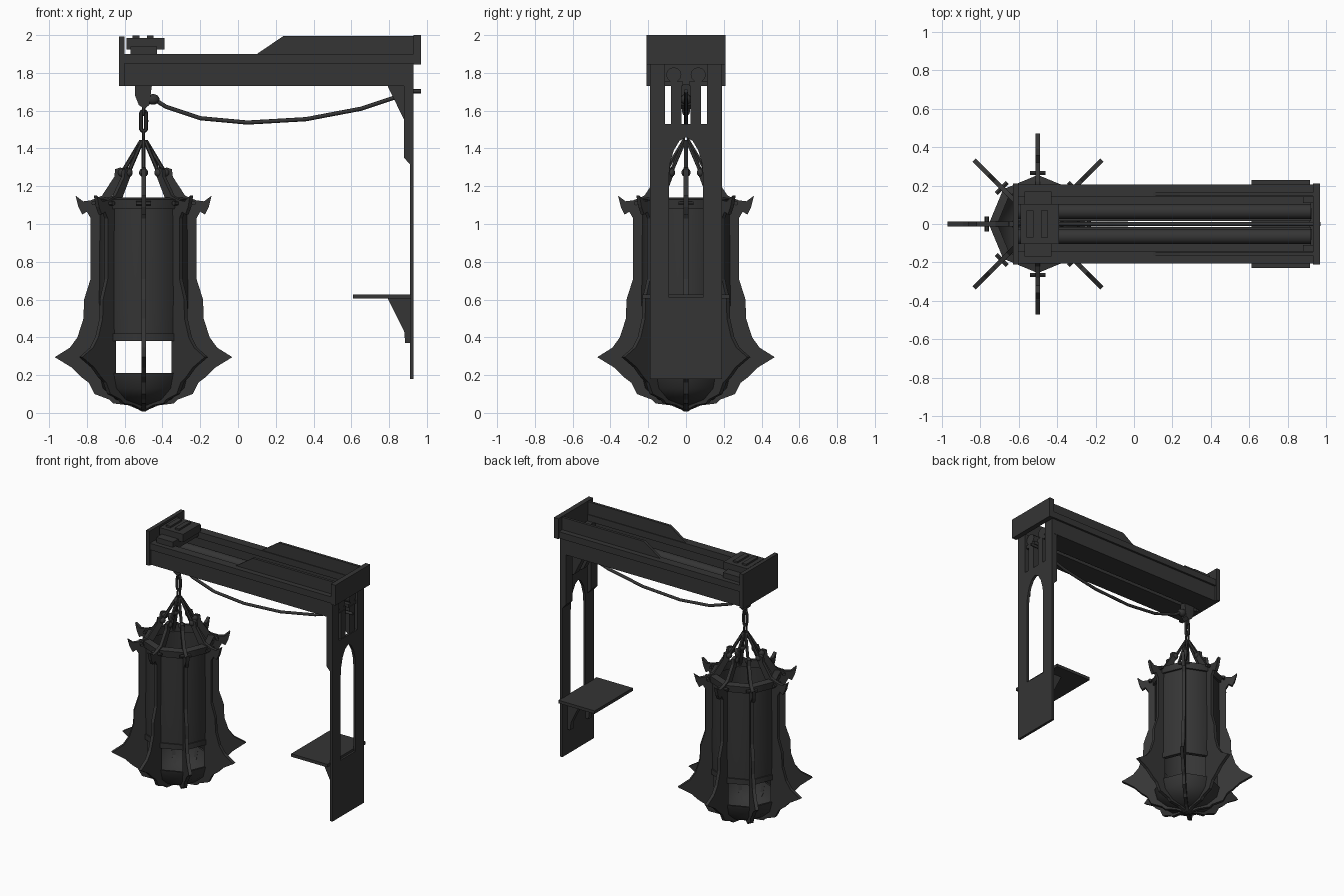
import bpy, bmesh
from math import sin, cos, pi, radians
from mathutils import Vector, Matrix

if "Cube" in bpy.data.objects:
    bpy.data.objects.remove(bpy.data.objects["Cube"])

iron = bpy.data.materials.new("dark_iron")
iron.diffuse_color = (0.035, 0.035, 0.035, 1)
iron.use_nodes = True
iron.node_tree.nodes["Principled BSDF"].inputs["Base Color"].default_value = iron.diffuse_color
CX = -0.5  # lantern axis


def finish(name, bm, smooth=False):
    bmesh.ops.recalc_face_normals(bm, faces=bm.faces)
    me = bpy.data.meshes.new(name)
    bm.to_mesh(me)
    bm.free()
    ob = bpy.data.objects.new(name, me)
    bpy.context.collection.objects.link(ob)
    me.materials.append(iron)
    if smooth:
        bpy.ops.object.select_all(action='DESELECT')
        bpy.context.view_layer.objects.active = ob
        ob.select_set(True)
        bpy.ops.object.shade_smooth_by_angle(angle=radians(50))
    return ob


def prism(name, pts, lo, hi, axis='y', matrix=None):
    """Extrude a side profile (a, z) along y or x."""
    bm = bmesh.new()
    put = (lambda a, b, t: (a, t, b)) if axis == 'y' else (lambda a, b, t: (t, a, b))
    f = bm.faces.new([bm.verts.new(put(a, b, lo)) for a, b in pts])
    r = bmesh.ops.extrude_face_region(bm, geom=[f])
    d = Vector(put(0, 0, hi - lo))
    bmesh.ops.translate(bm, vec=d, verts=[v for v in r['geom'] if isinstance(v, bmesh.types.BMVert)])
    bmesh.ops.triangulate(bm, faces=[f for f in bm.faces if len(f.verts) > 4])
    if matrix:
        bm.transform(matrix)
    return finish(name, bm)


def box(name, x0, x1, y0, y1, z0, z1):
    return prism(name, [(x0, z0), (x1, z0), (x1, z1), (x0, z1)], y0, y1)


def tube(name, pts, r, cyclic=False, sides=8):
    """Sweep a round section along a path."""
    bm = bmesh.new()
    pts = [Vector(p) for p in pts]
    n = len(pts)
    rings = []
    for i, p in enumerate(pts):
        a = pts[(i - 1) % n] if cyclic or i else p
        b = pts[(i + 1) % n] if cyclic or i < n - 1 else p
        t = (b - a).normalized()
        ref = Vector((0, 1, 0)) if abs(t.y) < 0.9 else Vector((0, 0, 1))
        u = t.cross(ref).normalized()
        w = t.cross(u)
        rings.append([bm.verts.new(p + r * (u * cos(2 * pi * k / sides) + w * sin(2 * pi * k / sides)))
                      for k in range(sides)])
    for i in range(n if cyclic else n - 1):
        A, B = rings[i], rings[(i + 1) % n]
        for k in range(sides):
            bm.faces.new((A[k], A[(k + 1) % sides], B[(k + 1) % sides], B[k]))
    if not cyclic:
        bm.faces.new(rings[0])
        bm.faces.new(rings[-1])
    return finish(name, bm, True)


def lathe(name, prof, steps, closed=False):
    """Spin an (r, z) profile around the lantern axis."""
    bm = bmesh.new()
    rings = [[bm.verts.new((CX + r * cos(2 * pi * k / steps), r * sin(2 * pi * k / steps), z))
              for k in range(steps)] for r, z in prof]
    for i in range(len(prof) if closed else len(prof) - 1):
        A, B = rings[i], rings[(i + 1) % len(prof)]
        for k in range(steps):
            bm.faces.new((A[k], A[(k + 1) % steps], B[(k + 1) % steps], B[k]))
    bmesh.ops.remove_doubles(bm, verts=bm.verts, dist=1e-5)
    return finish(name, bm, True)


def ball(name, loc, scale):
    bm = bmesh.new()
    bmesh.ops.create_uvsphere(bm, u_segments=12, v_segments=8, radius=1,
                              matrix=Matrix.Translation(loc) @ Matrix.Diagonal((*scale, 1)))
    return finish(name, bm, True)


# lantern body: octagonal wall, rims and bottom bowl
lathe("lantern_wall", [(0.235, 0.38), (0.24, 0.6), (0.235, 1.10), (0.22, 1.10), (0.225, 0.6), (0.22, 0.38)], 8, True)
lathe("top_rim", [(0.25, 1.08), (0.255, 1.13), (0.21, 1.14), (0.21, 1.08)], 8, True)
lathe("lower_rim", [(0.245, 0.38), (0.245, 0.42), (0.215, 0.42), (0.215, 0.38)], 8, True)
lathe("bottom_bowl", [(0.225, 0.21), (0.24, 0.21), (0.22, 0.13), (0.15, 0.07), (0, 0.03),
                      (0, 0.045), (0.145, 0.085), (0.205, 0.135)], 8, True)

# eight spiked fins, each with arm, rod and peg
fin = [(0.10, 1.27), (0.12, 1.30), (0.15, 1.29), (0.155, 1.25), (0.22, 1.15), (0.28, 1.125), (0.32, 1.12),
       (0.36, 1.15), (0.345, 1.09), (0.325, 1.05), (0.30, 1.065), (0.28, 1.03), (0.28, 0.71), (0.315, 0.60),
       (0.318, 0.50), (0.35, 0.40), (0.39, 0.345), (0.47, 0.295), (0.38, 0.24), (0.33, 0.19), (0.29, 0.16),
       (0.26, 0.10), (0.18, 0.07), (0.16, 0.05), (0.08, 0.04), (0, 0.007), (0, 0.035), (0.14, 0.08),
       (0.20, 0.14), (0.22, 0.21), (0.22, 0.38), (0.235, 0.6), (0.225, 1.06), (0.17, 1.14)]
for i in range(8):
    a = i * pi / 4
    M = Matrix.Translation((CX, 0, 0)) @ Matrix.Rotation(a, 4, 'Z')
    prism(f"fin_{i}", fin, -0.012, 0.012, matrix=M)
    tube(f"hanging_rod_{i}", [M @ Vector(p) for p in ((0.012, 0, 1.44), (0.12, 0, 1.26), (0.215, 0, 1.11))], 0.011, sides=6)
    ball(f"arm_knob_{i}", M @ Vector((0.115, 0, 1.272)), (0.024,) * 3)
    tube(f"rim_peg_{i}", [M @ Vector((0.265, s * 0.04, 1.11)) for s in (-1, 1)], 0.012, sides=6)


# chain, hook and winch block
def link(name, z, h, w, r, turned):
    pts = []
    for k in range(16):
        t = 2 * pi * k / 16
        u, v = w * cos(t), (h - w) * (1 if sin(t) > 1e-6 else -1 if sin(t) < -1e-6 else 0) + w * sin(t)
        pts.append((CX, u, z + v) if turned else (CX + u, 0, z + v))
    tube(name, pts, r, True, 6)


link("chain_link_low", 1.465, 0.028, 0.014, 0.008, True)
link("chain_link_mid", 1.545, 0.052, 0.014, 0.011, False)
link("chain_link_top", 1.615, 0.035, 0.013, 0.009, True)
prism("hook_block", [(-0.545, 1.74), (-0.455, 1.74), (-0.47, 1.63), (-0.495, 1.61), (-0.525, 1.63), (-0.545, 1.68)], -0.025, 0.025)
ball("cable_knob", (-0.45, 0, 1.66), (0.035, 0.028, 0.028))
box("winch_foot", -0.57, -0.43, -0.17, 0.17, 1.87, 1.94)
box("winch_block", -0.59, -0.39, -0.105, 0.105, 1.925, 1.985)
for i, x in enumerate((-0.54, -0.465)):
    box(f"winch_bar_{i}", x - 0.018, x + 0.018, -0.07, 0.07, 1.98, 1.998)

# slack cable
tube("cable", [(-0.46, 0, 1.67), (-0.38, 0, 1.62), (-0.2, 0, 1.56), (0.05, 0, 1.537), (0.36, 0, 1.555),
               (0.65, 0, 1.61), (0.83, 0, 1.67), (0.90, 0, 1.703), (0.97, 0, 1.703)], 0.011)

# mirrored beam, post and braces
raised = [(-0.6, 1.88), (0.93, 1.88), (0.93, 1.995), (0.24, 1.995), (0.10, 1.90), (-0.6, 1.90)]
post = [(0, 0.18), (0.19, 0.18), (0.19, 1.85), (0.11, 1.85), (0.11, 1.53), (0, 1.53), (0, 1.46),
        (0.035, 1.44), (0.065, 1.39), (0.085, 1.32), (0.09, 1.26), (0.09, 0.61), (0, 0.61)]
for side, s in (("front", -1), ("back", 1)):
    box(f"beam_flange_{side}", -0.62, 0.95, s * 0.14, s * 0.205, 1.85, 1.90)
    box(f"beam_web_{side}", -0.62, 0.92, s * 0.165, s * 0.19, 1.73, 1.86)
    box(f"beam_floor_{side}", -0.62, 0.92, s * 0.015, s * 0.17, 1.73, 1.755)
    tube(f"beam_pipe_{side}", [(-0.61, s * 0.065, 1.79), (0.92, s * 0.065, 1.79)], 0.04, sides=12)
    prism(f"beam_raised_wall_{side}", raised, s * 0.145, s * 0.165)
    prism(f"post_{side}", [(s * y, z) for y, z in post], 0.91, 0.93, 'x')
    prism(f"post_thickening_{side}", [(0.88, 1.85), (0.88, 1.35), (0.915, 1.31), (0.915, 1.85)], s * 0.11, s * 0.188)
    prism(f"beam_brace_{side}", [(0.79, 1.735), (0.885, 1.54), (0.925, 1.52), (0.925, 1.735)], s * 0.025, s * 0.08)
    prism(f"shelf_bracket_{side}", [(0.79, 0.61), (0.88, 0.43), (0.885, 0.37), (0.915, 0.37), (0.915, 0.61)], s * 0.09, s * 0.13)

# end plates and shelf
box("beam_end_right", 0.93, 0.968, -0.21, 0.21, 1.845, 2.0)
box("beam_end_left", -0.63, -0.60, -0.21, 0.21, 1.73, 1.992)
box("shelf", 0.61, 0.915, -0.23, 0.23, 0.605, 0.628)
